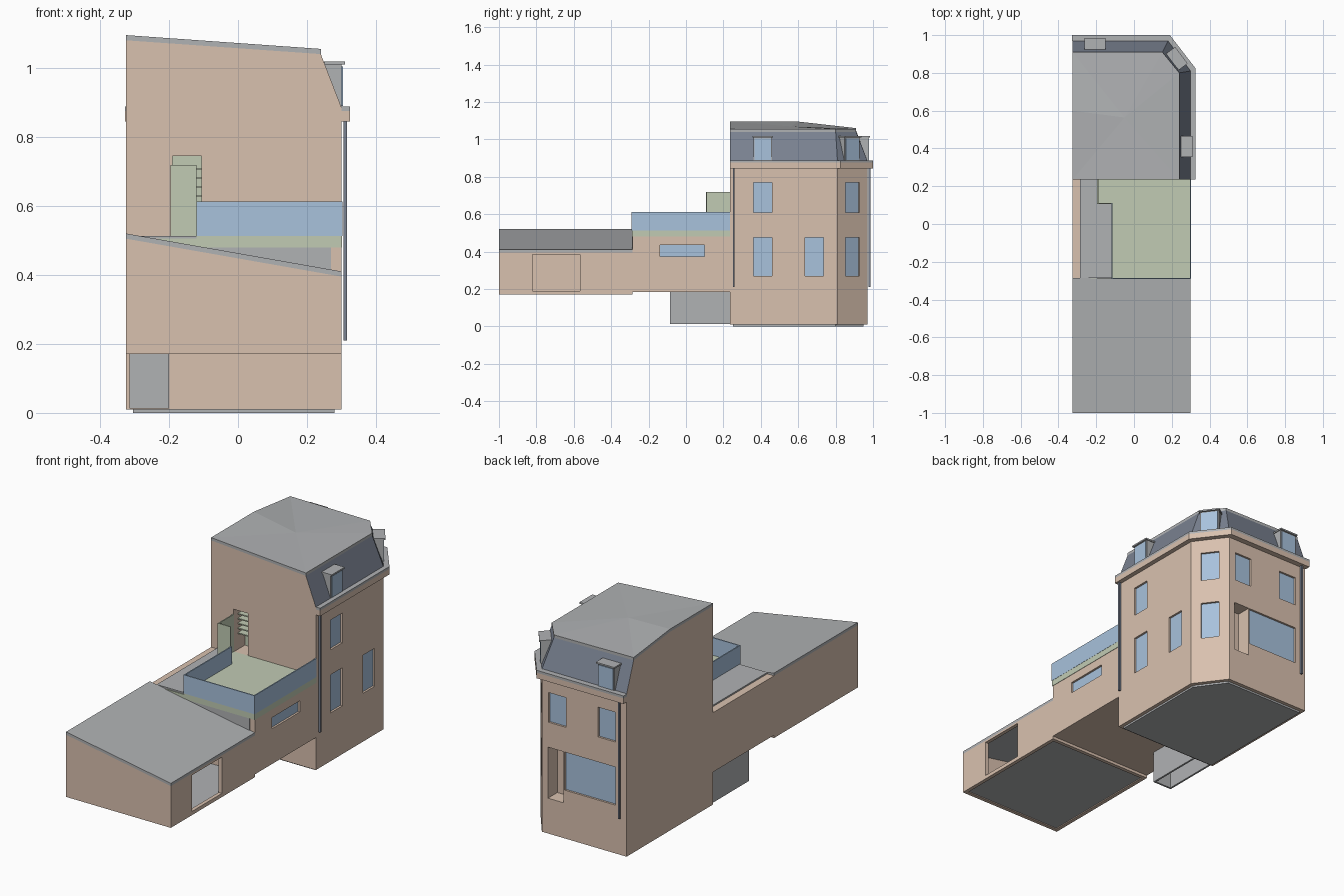
import bpy, bmesh, math
from mathutils import Matrix, Vector

cube = bpy.data.objects.get("Cube")
if cube:
    bpy.data.objects.remove(cube, do_unlink=True)


def material(name, rgb):
    m = bpy.data.materials.new(name)
    m.use_nodes = True
    lin = [((c / 255 + 0.055) / 1.055) ** 2.4 for c in rgb] + [1]
    m.diffuse_color = lin
    m.node_tree.nodes["Principled BSDF"].inputs["Base Color"].default_value = lin
    return m


TAN = material("tan render", (217, 193, 175))
GREY = material("grey", (176, 178, 180))
BLUE = material("blue glass", (168, 194, 220))
GREEN = material("pale green", (193, 203, 180))
SLATE = material("slate", (122, 130, 145))


def finish(name, bm, *mats):
    bmesh.ops.recalc_face_normals(bm, faces=bm.faces)
    me = bpy.data.meshes.new(name)
    bm.to_mesh(me)
    bm.free()
    for m in mats:
        me.materials.append(m)
    ob = bpy.data.objects.new(name, me)
    bpy.context.collection.objects.link(ob)
    return ob


def extrude(name, pts, vec, mat):
    """Closed solid from a flat outline pushed along a vector."""
    bm = bmesh.new()
    face = bm.faces.new([bm.verts.new(p) for p in pts])
    new = bmesh.ops.extrude_face_region(bm, geom=[face], use_keep_orig=True)
    bmesh.ops.translate(bm, vec=Vector(vec),
                        verts=[g for g in new["geom"] if isinstance(g, bmesh.types.BMVert)])
    return finish(name, bm, mat)


def plan(name, pts, z0, z1, mat):
    return extrude(name, [(x, y, z0) for x, y in pts], (0, 0, z1 - z0), mat)


def box(name, x0, x1, y0, y1, z0, z1, mat, frame=None):
    ob = plan(name, [(x0, y0), (x1, y0), (x1, y1), (x0, y1)], z0, z1, mat)
    if frame:
        ob.data.transform(frame)
    return ob


def cut(target, cutter):
    cutter.hide_render = True
    mod = target.modifiers.new("cut", "BOOLEAN")
    mod.operation, mod.solver, mod.object = "DIFFERENCE", "EXACT", cutter
    bpy.context.view_layer.objects.active = target
    bpy.ops.object.modifier_apply(modifier=mod.name)
    bpy.data.objects.remove(cutter, do_unlink=True)


def wall_frame(x, y, outward):
    """Local x runs along the wall, local +y points into it."""
    return Matrix.Translation((x, y, 0)) @ Matrix.Rotation(
        math.atan2(outward[0], -outward[1]), 4, "Z")


def opening(target, name, frame, width, z0, z1, depth=0.015, pane=BLUE):
    w = width / 2
    cut(target, box("cutter", -w, w, -0.02, depth, z0, z1, TAN, frame))
    if pane:
        box(name, -w, w, depth - 0.004, depth + 0.002, z0, z1, pane, frame)


RIGHT, BACK, CORNER, FRONT = (1, 0), (0, 1), (0.8, 0.6), (0, -1)

# Tower walls and mansard as one body of three stacked outlines
base = [(-.325, .235), (.30, .235), (.30, .81), (.18, .97), (-.325, .97), (-.325, .6)]
top = [(-.325, .235, 1.08), (.24, .235, 1.04), (.24, .8, 1.04),
       (.15, .91, 1.04), (-.325, .91, 1.045), (-.325, .6, 1.08)]
bm = bmesh.new()
rings = [[bm.verts.new(p) for p in ring] for ring in
         ([(x, y, .01) for x, y in base], [(x, y, .885) for x, y in base], top)]
bm.faces.new(rings[0])
bmesh.ops.poke(bm, faces=[bm.faces.new(rings[2])])
for low, high in zip(rings, rings[1:]):
    for i in range(6):
        j = (i + 1) % 6
        f = bm.faces.new((low[i], low[j], high[j], high[i]))
        if low is rings[1] and i in (1, 2, 3):
            f.material_index = 1
tower = finish("tower", bm, TAN, SLATE)

# Roof cap
bm = bmesh.new()
lo = [bm.verts.new(p) for p in top]
hi = [bm.verts.new((x, y, z + .015)) for x, y, z in top]
for i in range(6):
    j = (i + 1) % 6
    bm.faces.new((lo[i], lo[j], hi[j], hi[i]))
bmesh.ops.poke(bm, faces=[bm.faces.new(lo), bm.faces.new(hi)])
finish("tower_roof", bm, GREY)

# Cornice, gutter and footing
inner = [(-.325, .97), (.18, .97), (.30, .81), (.30, .235)]
outer = [(.325, .235), (.325, .825), (.19, 1), (-.328, 1), (-.328, .97)]
plan("cornice", inner + outer, .845, .875, TAN)
plan("gutter", inner + outer, .875, .888, GREY)
plan("tower_footing", [(-.305, .25), (.28, .25), (.28, .8), (.17, .95), (-.305, .95)],
     0, .02, GREY)

# Tower windows and doors
for y in (.41, .685):
    opening(tower, "side_window", wall_frame(.30, y, RIGHT), .1, .27, .475)
opening(tower, "side_upper_window", wall_frame(.30, .41, RIGHT), .1, .61, .77)
for z0, z1 in ((.27, .475), (.61, .77)):
    opening(tower, "corner_window", wall_frame(.24, .89, CORNER), .095, z0, z1)
for x in (.087, -.207):
    opening(tower, "back_upper_window", wall_frame(x, .97, BACK), .105, .61, .77)
opening(tower, "shop_window", wall_frame(-.108, .97, BACK), .305, .27, .475)
opening(tower, "shop_entrance", wall_frame(.097, .97, BACK), .093, .2, .475, .08, None)
opening(tower, "terrace_doorway", wall_frame(-.148, .235, FRONT), .085, .515, .745, .1, GREEN)
for i in range(5):
    z = .6 + i * .026
    box("stair_tread", -.19, -.106, .27, .33, z, z + .006, GREEN)

# Dormers
for x, y, n in ((.30, .41, RIGHT), (.243, .888, CORNER), (-.207, .975, BACK)):
    fr = wall_frame(x, y, n)
    box("dormer", -.05, .05, 0, .07, .885, 1.01, GREY, fr)
    box("dormer_window", -.044, .044, -.004, .002, .89, 1.004, BLUE, fr)
    box("dormer_roof", -.055, .055, -.01, .05, 1.01, 1.018, GREY, fr)

# Drainpipes
for x, y in ((.311, .255), (-.29, .982)):
    box("drainpipe", x - .005, x + .005, y - .005, y + .005, .21, .85, SLATE)

# Front wing: hollow walls, floor and sloping roof
wing = extrude("front_wing", [(-.325, -1, .17), (.30, -1, .17), (.30, -1, .395),
                              (-.325, -1, .505)], (0, .715, 0), TAN)
cut(wing, box("cutter", -.305, .28, -.98, -.305, .1, .6, TAN))
opening(wing, "wing_opening", wall_frame(.30, -.693, RIGHT), .255, .19, .385, .05, None)
box("wing_floor", -.305, .28, -.98, -.305, .175, .185, GREY)
extrude("wing_roof", [(-.325, -1, .505), (.30, -1, .395), (.30, -1, .41),
                      (-.325, -1, .52)], (0, .715, 0), GREY)

# Link block between wing and tower
link = box("link_block", -.325, .30, -.285, .235, .185, .48, TAN)
opening(link, "link_window", wall_frame(.30, -.02, RIGHT), .24, .375, .435)
box("link_upstand", -.325, -.12, -.285, .235, .48, .505, TAN)
box("link_roof", -.285, -.12, -.285, .235, .505, .513, GREY)
box("link_front_cladding", -.26, .27, -.289, -.285, .39, .48, GREY)
box("terrace_trim", -.23, -.12, -.289, -.285, .48, .505, GREEN)

# Terrace floor, glass rails and doorway screen
plan("terrace_floor", [(-.12, -.289), (.302, -.289), (.302, .235), (-.195, .235),
                       (-.195, .11), (-.12, .11)], .48, .518, GREEN)
box("front_rail", -.12, .303, -.292, -.286, .512, .612, BLUE)
box("right_rail", .297, .303, -.286, .235, .512, .612, BLUE)
box("left_rail", -.12, -.114, -.286, .11, .512, .612, BLUE)
box("front_screen", -.195, -.12, .106, .112, .515, .718, GREEN)
box("left_screen", -.195, -.189, .112, .235, .515, .718, GREEN)

# Open-bottomed store under the link
x0, x1, y0, y1 = -.315, -.2, -.085, .235
for a, b, c, d in ((x0, x0 + .01, y0, y1), (x1 - .01, x1, y0, y1),
                   (x0 + .01, x1 - .01, y0, y0 + .01)):
    box("store_wall", a, b, c, d, .012, .185, GREY)
